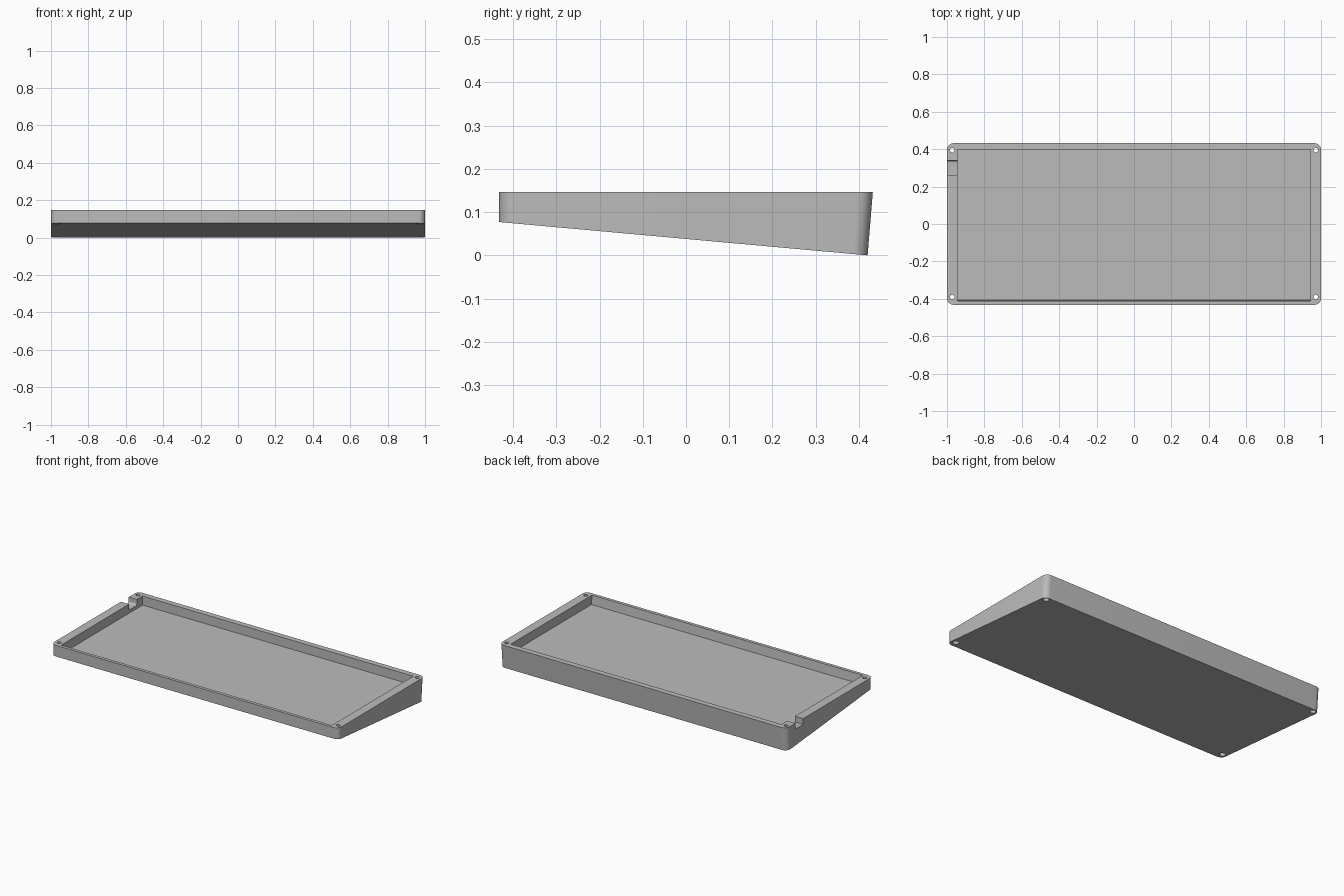
import bpy, bmesh
from math import sin, cos, pi, radians

cube = bpy.data.objects.get("Cube")
if cube:
    bpy.data.objects.remove(cube, do_unlink=True)

HALF_Y, TOP, FLOOR = 0.432, 0.147, 0.09
FRONT_Z, BACK_LEAN = 0.077, 0.012

grey = bpy.data.materials.new("plain grey")
grey.use_nodes = True
grey.diffuse_color = (0.5, 0.5, 0.5, 1)
grey.node_tree.nodes["Principled BSDF"].inputs["Base Color"].default_value = (0.5, 0.5, 0.5, 1)


def underside(y):
    """Height of the sloping underside."""
    return FRONT_Z * (1 - (y + HALF_Y) / (2 * HALF_Y - BACK_LEAN))


def loft(name, lower, upper):
    """Solid between two matching loops of points."""
    bm = bmesh.new()
    a = [bm.verts.new(p) for p in lower]
    b = [bm.verts.new(p) for p in upper]
    n = len(a)
    bm.faces.new(a)
    bm.faces.new(b)
    for i in range(n):
        j = (i + 1) % n
        bm.faces.new((a[i], a[j], b[j], b[i]))
    bmesh.ops.recalc_face_normals(bm, faces=bm.faces)
    mesh = bpy.data.meshes.new(name)
    bm.to_mesh(mesh)
    bm.free()
    mesh.materials.append(grey)
    obj = bpy.data.objects.new(name, mesh)
    bpy.context.collection.objects.link(obj)
    return obj


def rounded_rect(hx, hy, r, steps=10):
    pts = []
    for k, (sx, sy) in enumerate([(1, 1), (-1, 1), (-1, -1), (1, -1)]):
        for i in range(steps + 1):
            t = (k + i / steps) * pi / 2
            pts.append((sx * (hx - r) + r * cos(t), sy * (hy - r) + r * sin(t)))
    return pts


def cut(target, cutter):
    cutter.hide_render = True
    mod = target.modifiers.new("cut", "BOOLEAN")
    mod.operation, mod.solver, mod.object = "DIFFERENCE", "EXACT", cutter
    bpy.context.view_layer.objects.active = target
    bpy.ops.object.modifier_apply(modifier=mod.name)
    bpy.data.objects.remove(cutter, do_unlink=True)


def cylinder(name, x, y, r, z0, z1, steps=24):
    ring = [(x + r * cos(2 * pi * i / steps), y + r * sin(2 * pi * i / steps)) for i in range(steps)]
    return loft(name, [(*p, z0(p[1])) for p in ring], [(*p, z1(p[1])) for p in ring])


# Wedge-shaped case: level top, sloping underside, leaning back wall
outline = rounded_rect(1, HALF_Y, 0.035)
lower = []
for x, y in outline:
    yb = y - BACK_LEAN * (y + HALF_Y) / (2 * HALF_Y)
    lower.append((x, yb, underside(yb)))
case = loft("keyboard_case", lower, [(x, y, TOP) for x, y in outline])

# Tray pocket, with a slightly leaning front wall
px, back, front_low, front_top = 0.943, 0.397, -0.406, -0.412


def pocket_loop(front, z):
    return [(-px, front, z), (px, front, z), (px, back, z), (-px, back, z)]


cut(case, loft("pocket_cutter", pocket_loop(front_low, FLOOR), pocket_loop(front_top, TOP + 0.001)))

# Cable notch through the right wall, rounded along its rear lower edge
n0, n1, nz, nr = 0.262, 0.34, 0.11, 0.012
profile = [(n1, 0.2), (n0, 0.2), (n0, nz)]
for i in range(7):
    t = i / 6 * pi / 2
    profile.append((n1 - nr + nr * sin(t), nz + nr - nr * cos(t)))
cut(case, loft("notch_cutter", [(-1.1, y, z) for y, z in profile],
               [(-0.93, y, z) for y, z in profile]))

# Corner screw holes, counterbored from below
for x in (-0.972, 0.972):
    for y in (-0.39, 0.395):
        cut(case, cylinder("hole_cutter", x, y, 0.012, lambda v: -0.1, lambda v: 0.3))
        cut(case, cylinder("bore_cutter", x, y, 0.018, lambda v: -0.1,
                           lambda v: underside(v) + 0.025))

bpy.ops.object.select_all(action="DESELECT")
case.select_set(True)
bpy.context.view_layer.objects.active = case
bpy.ops.object.shade_smooth_by_angle(angle=radians(30))
